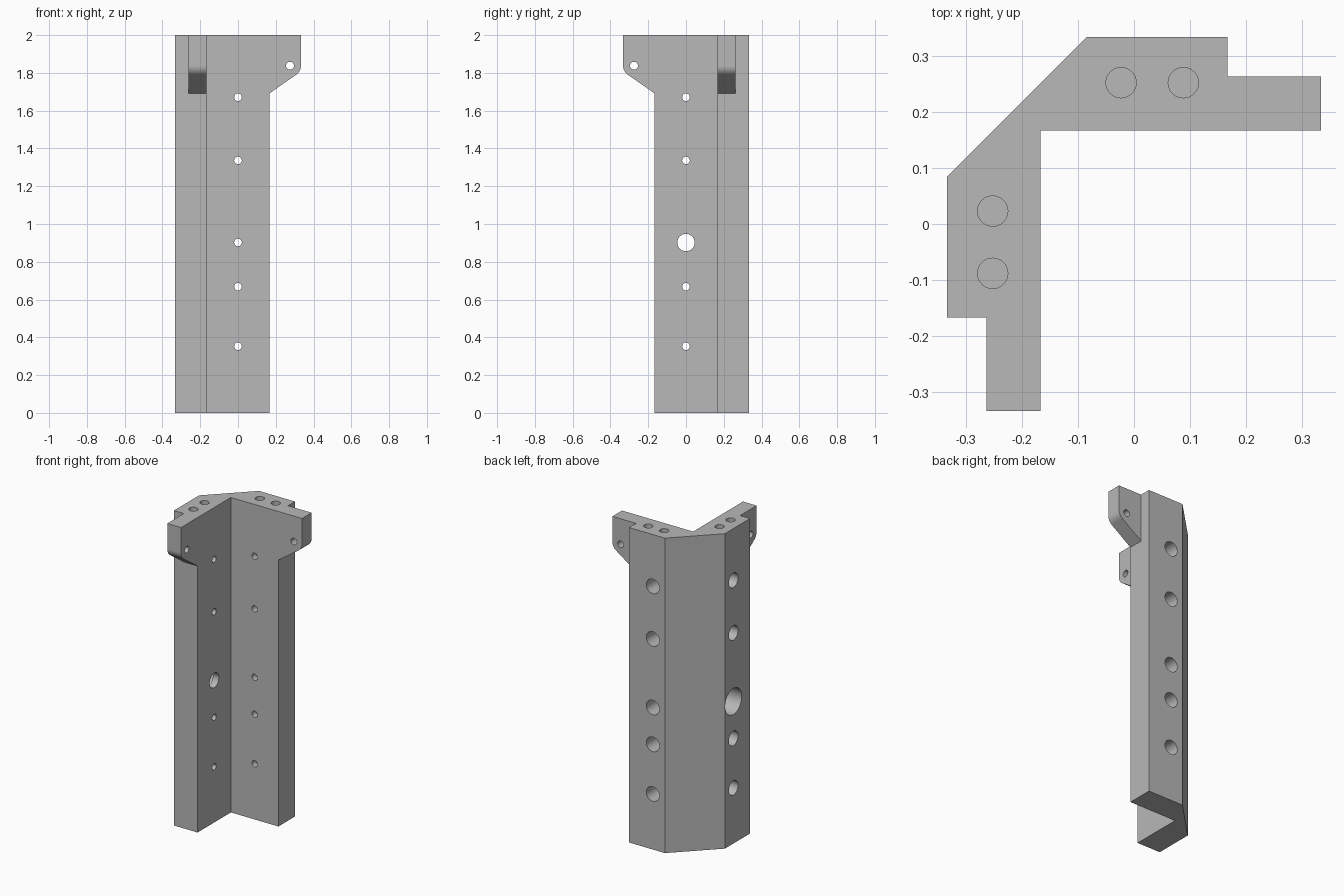
import bpy, bmesh, math
from mathutils import Vector

cube = bpy.data.objects.get("Cube")
if cube:
    bpy.data.objects.remove(cube, do_unlink=True)

HALF, ARM, EAR = 0.333, 0.167, 0.263   # outer extent, arm end / inner wall, ear back
HEIGHT = 2.0
HOLE_HEIGHTS = (0.353, 0.668, 0.902, 1.337, 1.671)
BIG_HOLE = HOLE_HEIGHTS[2]


def same(p):
    return p


def swap(p):
    """Carry the back arm onto the side arm, across the corner diagonal."""
    return Vector((-p.y, -p.x, p.z))


def prism(name, outline, extrude, place=same):
    bm = bmesh.new()
    low = [bm.verts.new(place(Vector(p))) for p in outline]
    high = [bm.verts.new(place(Vector(p) + Vector(extrude))) for p in outline]
    bm.faces.new(low)
    bm.faces.new(high)
    n = len(low)
    for i in range(n):
        j = (i + 1) % n
        bm.faces.new((low[i], low[j], high[j], high[i]))
    bmesh.ops.recalc_face_normals(bm, faces=bm.faces)
    mesh = bpy.data.meshes.new(name)
    bm.to_mesh(mesh)
    bm.free()
    obj = bpy.data.objects.new(name, mesh)
    bpy.context.collection.objects.link(obj)
    return obj


def combine(target, tool, operation):
    mod = target.modifiers.new("combine", "BOOLEAN")
    mod.operation, mod.solver, mod.object = operation, "EXACT", tool
    bpy.context.view_layer.objects.active = target
    bpy.ops.object.modifier_apply(modifier=mod.name)
    bpy.data.objects.remove(tool, do_unlink=True)


def circle(radius, steps=48):
    for i in range(steps):
        a = math.tau * i / steps
        yield radius * math.cos(a), radius * math.sin(a)


def drill_wall(x, z, radius, start, end, place):
    ring = [(x + u, start, z + v) for u, v in circle(radius)]
    combine(bracket, prism("drill", ring, (0, end - start, 0), place), "DIFFERENCE")


def drill_top(x, y, radius, depth, place):
    ring = [(x + u, y + v, HEIGHT - depth) for u, v in circle(radius)]
    combine(bracket, prism("drill", ring, (0, 0, depth + 0.1), place), "DIFFERENCE")


# Chamfered angle column
bracket = prism("corner_bracket", [
    (ARM, ARM, 0), (ARM, HALF, 0), (-0.085, HALF, 0),
    (-HALF, 0.085, 0), (-HALF, -ARM, 0), (-ARM, -ARM, 0), (-ARM, ARM, 0),
], (0, 0, HEIGHT))

# Ear outline: sloped underside, rounded corner around the ear hole
EAR_X, EAR_Z = 0.275, 1.838
ear = [(0.1, ARM, HEIGHT), (0.1, ARM, 1.692), (ARM, ARM, 1.692)]
for i in range(13):
    a = math.radians(-55 + 55 * i / 12)
    r = HALF - EAR_X
    ear.append((EAR_X + r * math.cos(a), ARM, EAR_Z + r * math.sin(a)))
ear.append((HALF, ARM, HEIGHT))

for place in (same, swap):
    combine(bracket, prism("ear", ear, (0, EAR - ARM, 0), place), "UNION")

for place in (same, swap):
    # Ear hole
    drill_wall(EAR_X, EAR_Z, 0.021, 0.1, 0.4, place)
    # Screw holes, counterbored from the outside
    for z in HOLE_HEIGHTS:
        big = place is swap and z == BIG_HOLE
        drill_wall(0, z, 0.046 if big else 0.02, 0.1, 0.4, place)
        drill_wall(0, z, 0.083 if big else 0.046, 0.208, 0.4, place)
    # Blind holes in the top
    for x in (-0.023, 0.088):
        drill_top(x, 0.252, 0.027, 0.2, place)

# Merge the flat faces left by the cuts
bm = bmesh.new()
bm.from_mesh(bracket.data)
bmesh.ops.dissolve_limit(bm, angle_limit=0.01, verts=bm.verts, edges=bm.edges)
bm.to_mesh(bracket.data)
bm.free()

# Plain grey
grey = bpy.data.materials.new("plain_grey")
grey.use_nodes = True
colour = (0.48, 0.48, 0.48, 1)
grey.diffuse_color = colour
grey.node_tree.nodes["Principled BSDF"].inputs["Base Color"].default_value = colour
bracket.data.materials.clear()
bracket.data.materials.append(grey)

bpy.ops.object.select_all(action="DESELECT")
bracket.select_set(True)
bpy.context.view_layer.objects.active = bracket
bpy.ops.object.shade_smooth_by_angle(angle=math.radians(30))
